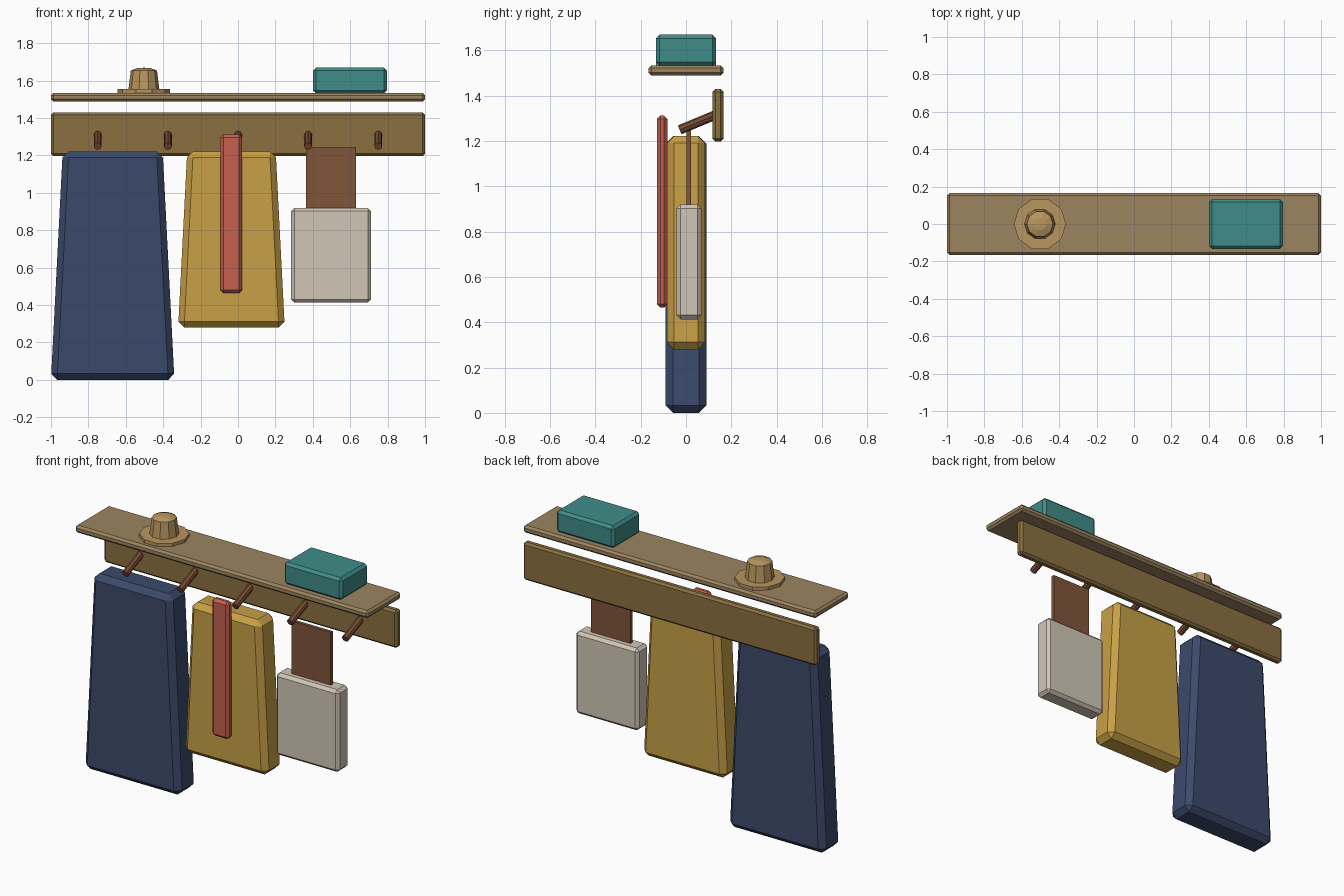
import bpy, bmesh, math
from mathutils import Vector

if "Cube" in bpy.data.objects:
    bpy.data.objects.remove(bpy.data.objects["Cube"])


def colour(name, hex_rgb):
    """Material from an sRGB hex value, stored as linear colour."""
    def lin(c):
        return c / 12.92 if c <= 0.04045 else ((c + 0.055) / 1.055) ** 2.4
    mat = bpy.data.materials.new(name)
    mat.diffuse_color = [lin(int(hex_rgb[i:i + 2], 16) / 255) for i in (0, 2, 4)] + [1]
    mat.use_nodes = True
    mat.node_tree.nodes["Principled BSDF"].inputs["Base Color"].default_value = mat.diffuse_color
    return mat


def finish(name, bm, mat, location=(0, 0, 0)):
    bmesh.ops.recalc_face_normals(bm, faces=bm.faces)
    mesh = bpy.data.meshes.new(name)
    bm.to_mesh(mesh)
    bm.free()
    mesh.materials.append(mat)
    obj = bpy.data.objects.new(name, mesh)
    obj.location = location
    bpy.context.collection.objects.link(obj)
    return obj


def block(name, x, y, z, mat, bevel=0.0, top_scale=1.0):
    """Chamfered box from (min, max) ranges; top_scale narrows the top in x."""
    size = [b - a for a, b in (x, y, z)]
    bm = bmesh.new()
    bmesh.ops.create_cube(bm, size=1)
    for v in bm.verts:
        taper = top_scale if v.co.z > 0 else 1
        v.co = (v.co.x * size[0] * taper, v.co.y * size[1], v.co.z * size[2])
    if bevel:
        bmesh.ops.bevel(bm, geom=bm.edges[:], offset=bevel, segments=1,
                        affect='EDGES', profile=0.5)
    return finish(name, bm, mat, [(a + b) / 2 for a, b in (x, y, z)])


def lathe(name, profile, sides, mat, location):
    """Closed faceted turning of (radius, height) points around z."""
    bm = bmesh.new()
    rings = [[bm.verts.new((r * math.cos(math.tau * i / sides),
                            r * math.sin(math.tau * i / sides), h))
              for i in range(sides)] for r, h in profile]
    for a, b in zip(rings, rings[1:]):
        for i in range(sides):
            j = (i + 1) % sides
            bm.faces.new((a[i], a[j], b[j], b[i]))
    bm.faces.new(rings[0][::-1])
    bm.faces.new(rings[-1])
    return finish(name, bm, mat, location)


shelf_wood = colour("shelf_wood", "9C8460")
rail_wood = colour("rail_wood", "8A7040")
peg_wood = colour("peg_wood", "784A33")
navy = colour("navy_cloth", "3B4A6B")
mustard = colour("mustard_cloth", "C8A046")
red = colour("red_wool", "C4604F")
leather = colour("strap_leather", "80553A")
canvas = colour("bag_canvas", "D0C6B6")
straw = colour("hat_straw", "B8955F")
teal = colour("teal_box", "3F8C88")

# Shelf and back rail
block("shelf", (-1, 1), (-0.165, 0.165), (1.488, 1.534), shelf_wood, 0.013)
block("rail", (-1, 1), (0.117, 0.165), (1.197, 1.43), rail_wood, 0.013)

# Upward-sloping pegs, from the tip into the rail
tip, root = Vector((0, -0.028, 1.249)), Vector((0, 0.14, 1.319))
for i in range(5):
    x = -0.75 + 0.375 * i
    peg = lathe(f"peg_{i + 1}", [(0.021, 0), (0.021, (root - tip).length)], 8,
                peg_wood, tip + Vector((x, 0, 0)))
    peg.rotation_euler = (root - tip).to_track_quat('Z', 'Y').to_euler()

# Hanging coats and scarf
block("long_coat", (-1, -0.34), (-0.09, 0.09), (0, 1.222), navy, 0.033, 0.81)
block("short_coat", (-0.32, 0.25), (-0.084, 0.084), (0.28, 1.222), mustard, 0.032, 0.83)
block("scarf", (-0.094, 0.022), (-0.129, -0.081), (0.465, 1.312), red, 0.016)

# Bag with its strap
block("bag_strap", (0.363, 0.631), (0.002, 0.022), (0.88, 1.246), leather)
block("bag", (0.283, 0.712), (-0.043, 0.068), (0.413, 0.92), canvas, 0.018)

# Hat and box on the shelf
lathe("hat_brim", [(0.14, 0), (0.14, 0.02)], 10, straw, (-0.503, 0, 1.534))
lathe("hat_crown", [(0.083, 0), (0.07, 0.104), (0.035, 0.117), (0.004, 0.119)], 10,
      straw, (-0.503, 0, 1.55))
block("storage_box", (0.401, 0.797), (-0.133, 0.133), (1.532, 1.669), teal, 0.016)
